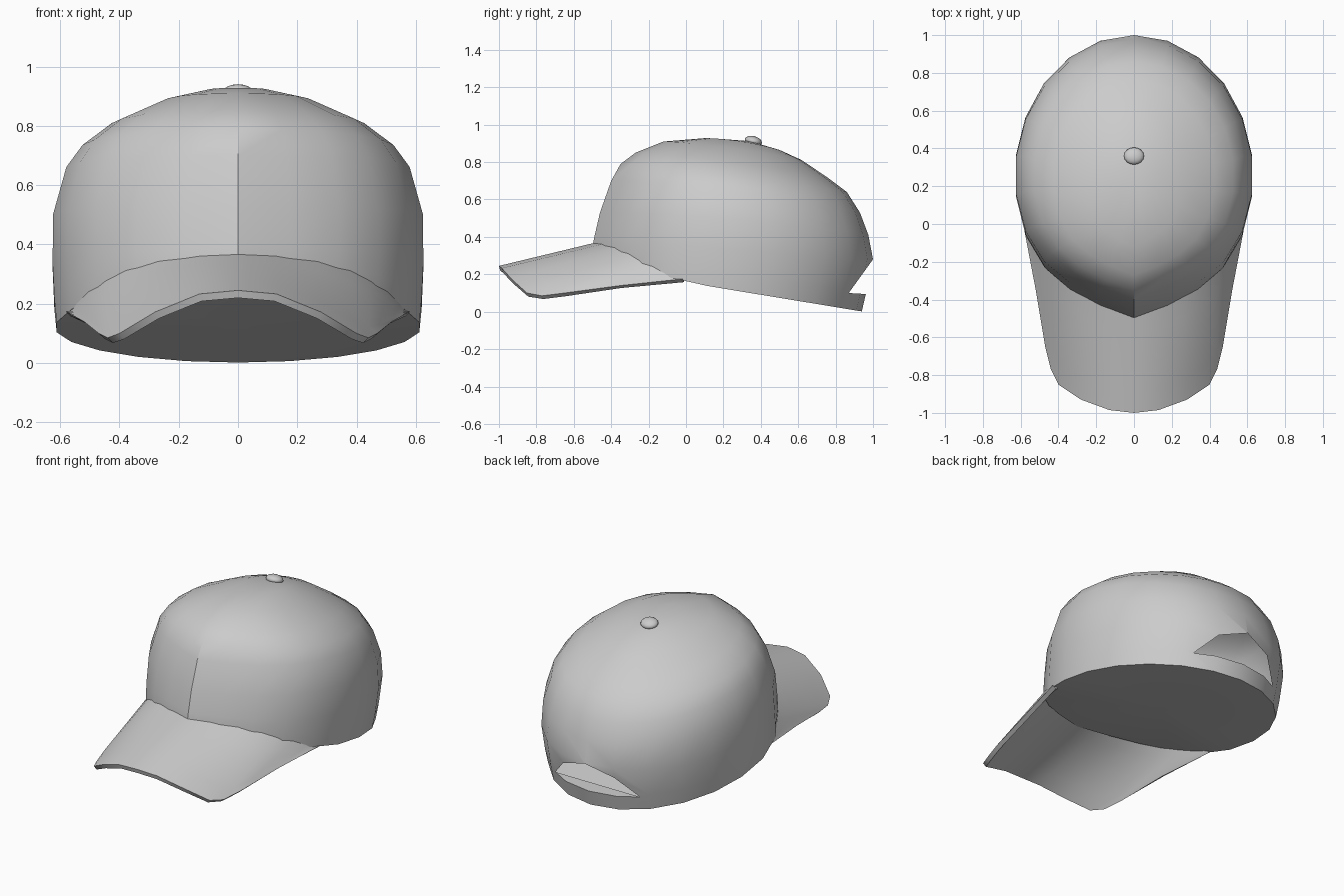
import bpy
import bmesh
from math import sin, cos, pi, radians

cube = bpy.data.objects.get("Cube")
if cube:
    bpy.data.objects.remove(cube, do_unlink=True)

grey = bpy.data.materials.new("grey_cloth")
grey.use_nodes = True
grey.diffuse_color = (0.6, 0.6, 0.6, 1)
grey.node_tree.nodes["Principled BSDF"].inputs["Base Color"].default_value = grey.diffuse_color


def make_object(name, bm):
    bmesh.ops.recalc_face_normals(bm, faces=bm.faces)
    mesh = bpy.data.meshes.new(name)
    bm.to_mesh(mesh)
    bm.free()
    obj = bpy.data.objects.new(name, mesh)
    bpy.context.collection.objects.link(obj)
    mesh.materials.append(grey)
    return obj


def select(obj):
    bpy.ops.object.select_all(action="DESELECT")
    obj.select_set(True)
    bpy.context.view_layer.objects.active = obj


def apply_modifiers(obj):
    select(obj)
    for mod in list(obj.modifiers):
        bpy.ops.object.modifier_apply(modifier=mod.name)


def smooth(obj, angle):
    select(obj)
    bpy.ops.object.shade_smooth_by_angle(angle=radians(angle))


def bridge(bm, a, b, closed):
    n = len(a)
    for i in range(n if closed else n - 1):
        j = (i + 1) % n
        bm.faces.new((a[i], a[j], b[j], b[i]))


def fan(bm, ring, point):
    tip = bm.verts.new(point)
    for i in range(len(ring)):
        bm.faces.new((ring[i], ring[(i + 1) % len(ring)], tip))


def forward(angle):
    """Forward reach of the head outline: an oval with a slightly pointed front."""
    c = cos(angle)
    return c - .22 * abs(sin(angle)) * max(c, 0) ** 5


def rim_height(y):
    return .16 - .165 * (y + .02) + .2 * max(0, -.02 - y)


# Crown: egg-shaped rings given as front y, z, back y, z, half width, side z
SIDES = 22
RINGS = [
    (-.50, .335, .94, .0, .618, .117),
    (-.498, .36, .965, .11, .626, .20),
    (-.49, .40, 1.0, .28, .632, .33),
    (-.46, .53, .975, .41, .630, .495),
    (-.40, .70, .93, .53, .585, .65),
    (-.35, .79, .86, .64, .53, .725),
    (-.27, .85, .76, .715, .43, .80),
    (-.12, .91, .62, .81, .26, .875),
    (.10, .928, .50, .865, .12, .91),
]
bm = bmesh.new()
rings = []
for yf, zf, yb, zb, w, zs in RINGS:
    ring = []
    for i in range(SIDES):
        a = 2 * pi * i / SIDES
        c = cos(a)
        y = (yf + yb) / 2 + (yf - yb) / 2 * forward(a)
        z = zs + (zf - zs) * (c * c + c) / 2 + (zb - zs) * (c * c - c) / 2
        ring.append(bm.verts.new((w * sin(a), y, z)))
    rings.append(ring)
for vert in rings[0]:
    vert.co.z = rim_height(vert.co.y)
for a, b in zip(rings, rings[1:]):
    bridge(bm, a, b, True)
fan(bm, rings[-1], (0, .34, .912))
fan(bm, rings[0], (0, .22, .125))
crown = make_object("crown", bm)

# Rear opening: wedge cut above the strap
bm = bmesh.new()
profile = [(.87, .10), (1.20, .08), (1.20, .557)]
ends = [[bm.verts.new((x, y, z)) for y, z in profile] for x in (-.7, .7)]
bridge(bm, ends[0], ends[1], True)
for end in ends:
    bm.faces.new(end)
cutter = make_object("opening_cutter", bm)
cutter.hide_render = True
cut = crown.modifiers.new("opening", "BOOLEAN")
cut.operation = "DIFFERENCE"
cut.solver = "EXACT"
cut.object = cutter
apply_modifiers(crown)
bpy.data.objects.remove(cutter, do_unlink=True)

# Open the cut into the hollow crown, keeping the strap ledge
bm = bmesh.new()
bm.from_mesh(crown.data)
slant = [f for f in bm.faces if f.normal.y > .5 and f.normal.z < -.5]
bmesh.ops.delete(bm, geom=slant, context="FACES")
bm.to_mesh(crown.data)
bm.free()
smooth(crown, 35)

# Brim: lofted from the crown seam to the curved outer edge
SEAM = [(0, .368), (12, .362), (26, .345), (38, .315),
        (47, .28), (55, .245), (63, .205), (69, .172)]
EDGE = [(0, -1.0, .245), (.13, -.985, .233), (.28, -.93, .172), (.40, -.85, .10),
        (.44, -.77, .085), (.47, -.65, .10), (.52, -.35, .14), (.583, -.02, .175)]
inner = [(.615 * sin(radians(a)), .25 - .74 * forward(radians(a)), z) for a, z in SEAM]


def mirrored(points):
    return [(-x, y, z) for x, y, z in points[:0:-1]] + points


bm = bmesh.new()
rows = []
STEPS = 5
for k in range(STEPS + 1):
    t = k / STEPS
    rows.append([bm.verts.new([p + (q - p) * t for p, q in zip(a, b)])
                 for a, b in zip(mirrored(inner), mirrored(EDGE))])
for a, b in zip(rows, rows[1:]):
    bridge(bm, a, b, False)
brim = make_object("brim", bm)
up = sum(p.normal.z for p in brim.data.polygons) > 0
shell = brim.modifiers.new("thickness", "SOLIDIFY")
shell.thickness = .026
shell.offset = -1 if up else 1
apply_modifiers(brim)
smooth(brim, 50)

# Button on top
bm = bmesh.new()
bmesh.ops.create_uvsphere(bm, u_segments=16, v_segments=8, radius=1)
button = make_object("top_button", bm)
button.scale = (.053, .047, .027)
button.location = (0, .36, .912)
button.rotation_euler = (radians(-14), 0, 0)
smooth(button, 60)
